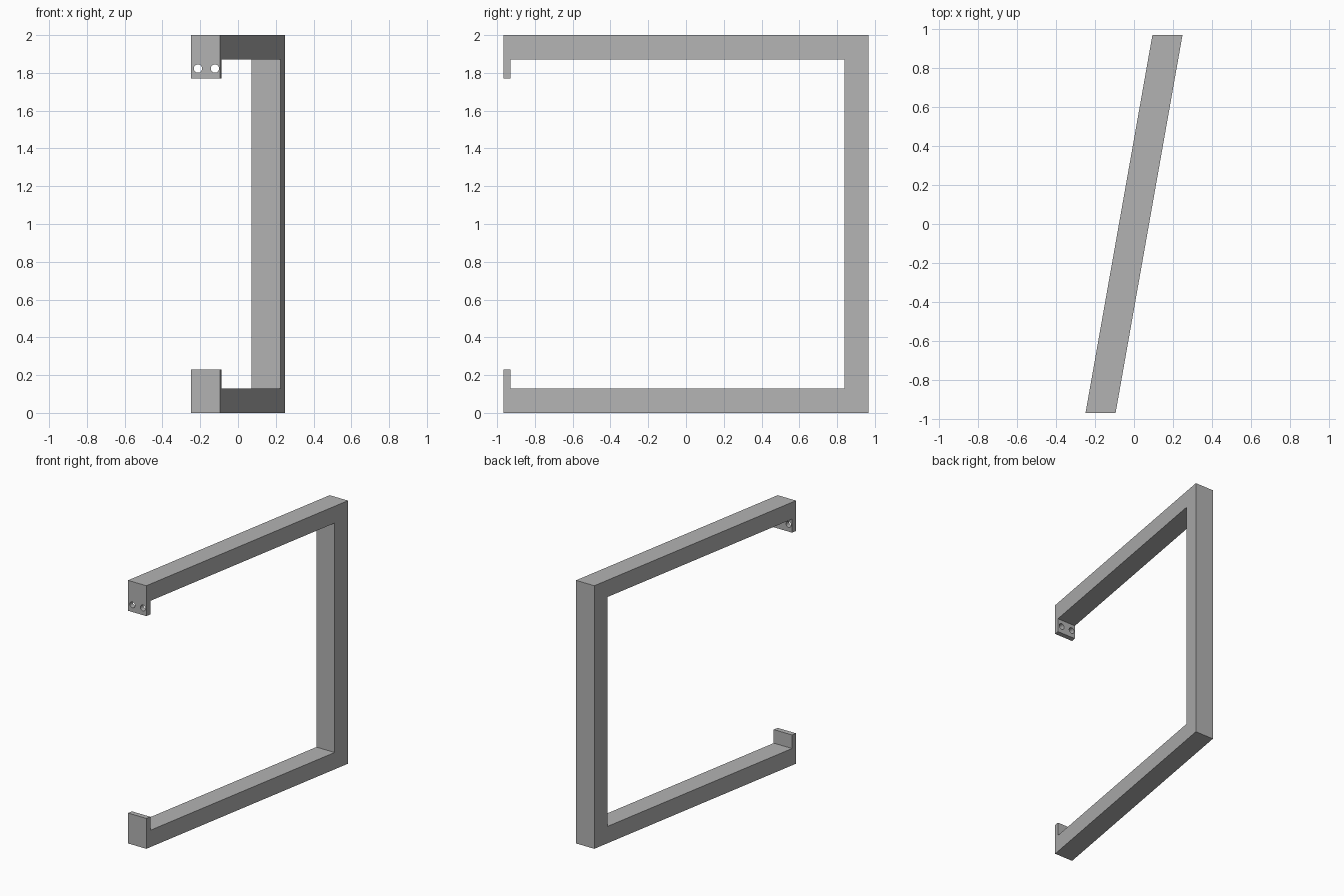
import bpy
import bmesh
from mathutils import Matrix

cube = bpy.data.objects.get("Cube")
if cube:
    bpy.data.objects.remove(cube, do_unlink=True)

HALF_DEPTH = 0.967   # half the length along y
HALF_WIDTH = 0.077   # half the bar width along x
SKEW = 0.177         # sideways drift of the frame per unit of depth
HEIGHT = 2.0
BAR = 0.128          # bar thickness
TAB_THICK = 0.038
TAB_REACH = 0.231    # tab length measured from the outer edge

# Plain grey metal
grey = bpy.data.materials.new("grey_metal")
grey.use_nodes = True
colour = (0.45, 0.45, 0.45, 1)
grey.diffuse_color = colour
grey.node_tree.nodes["Principled BSDF"].inputs["Base Color"].default_value = colour


def add_object(name, bm):
    bmesh.ops.recalc_face_normals(bm, faces=bm.faces)
    mesh = bpy.data.meshes.new(name)
    bm.to_mesh(mesh)
    bm.free()
    mesh.materials.append(grey)
    obj = bpy.data.objects.new(name, mesh)
    bpy.context.collection.objects.link(obj)
    return obj


# Bracket frame: lower half of the side profile, mirrored to the upper half
front, back = -HALF_DEPTH, HALF_DEPTH
lower = [(back - BAR, BAR), (front + TAB_THICK, BAR),
         (front + TAB_THICK, TAB_REACH), (front, TAB_REACH),
         (front, 0), (back, 0)]
profile = lower + [(y, HEIGHT - z) for y, z in reversed(lower)]

bm = bmesh.new()
side = bm.faces.new([bm.verts.new((SKEW * y - HALF_WIDTH, y, z)) for y, z in profile])
swept = bmesh.ops.extrude_face_region(bm, geom=[side])["geom"]
bmesh.ops.translate(bm, vec=(2 * HALF_WIDTH, 0, 0),
                    verts=[v for v in swept if isinstance(v, bmesh.types.BMVert)])
frame = add_object("bracket_frame", bm)

# Two screw holes through the upper tab
bm = bmesh.new()
for x in (-0.212, -0.122):
    place = Matrix.Translation((x, front, 1.823)) @ Matrix.Rotation(1.570796, 4, "X")
    bmesh.ops.create_cone(bm, cap_ends=True, segments=32, radius1=0.022,
                          radius2=0.022, depth=0.2, matrix=place)
cutter = add_object("screw_hole_cutter", bm)
cutter.hide_render = True

holes = frame.modifiers.new("screw_holes", "BOOLEAN")
holes.operation = "DIFFERENCE"
holes.solver = "EXACT"
holes.object = cutter

bpy.context.view_layer.objects.active = frame
frame.select_set(True)
bpy.ops.object.modifier_apply(modifier=holes.name)
bpy.data.objects.remove(cutter, do_unlink=True)
bpy.ops.object.shade_smooth_by_angle()
